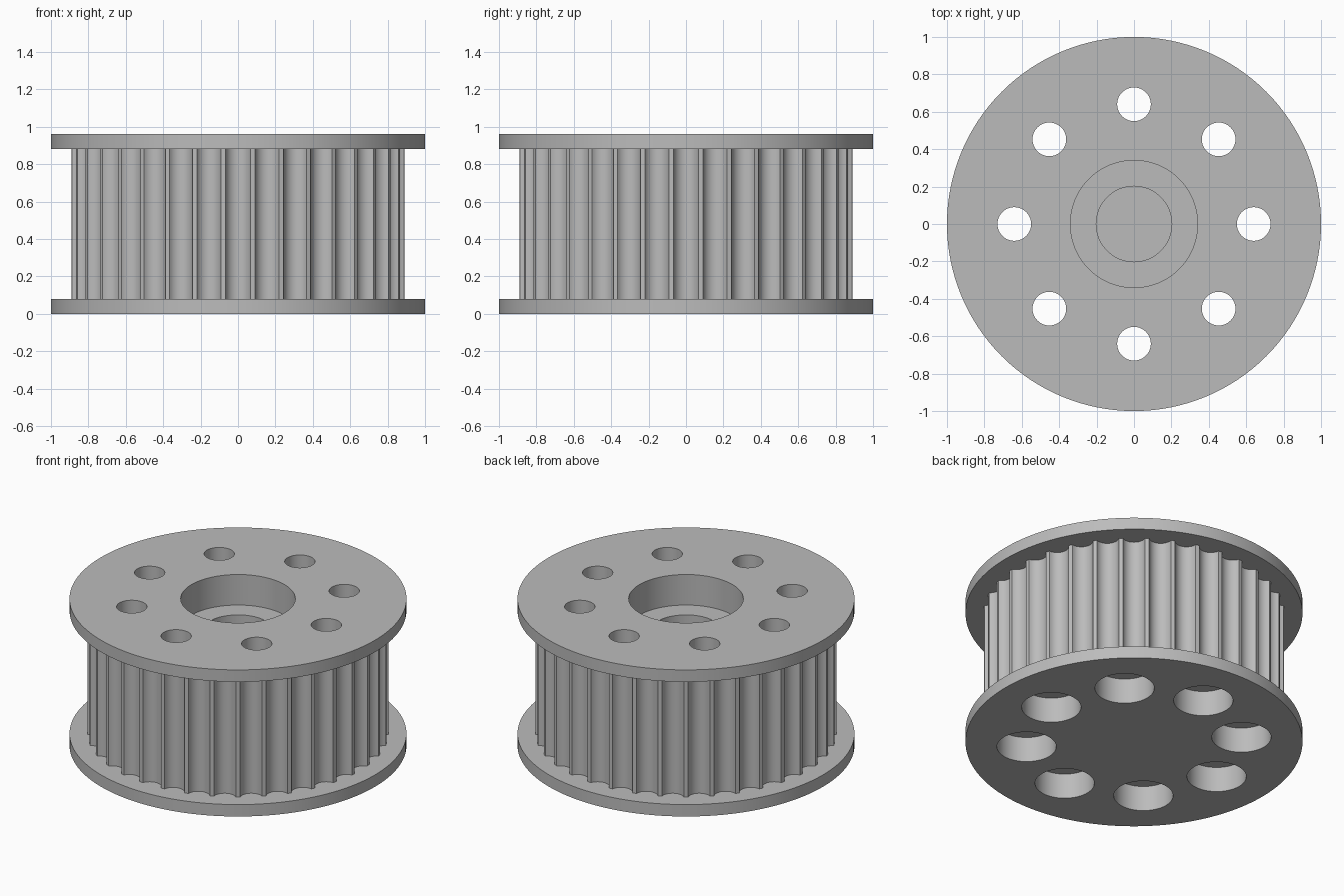
import bpy, bmesh, math

cube = bpy.data.objects.get("Cube")
if cube:
    bpy.data.objects.remove(cube, do_unlink=True)

HEIGHT, FLANGE = 0.96, 0.078
TEETH, TIP_R, GROOVE_DEPTH = 36, 0.893, 0.047
HOLES, HOLE_RING = 8, 0.64

grey = bpy.data.materials.new("metal_grey")
grey.use_nodes = True
colour = (0.5, 0.5, 0.5, 1)
grey.diffuse_color = colour
grey.node_tree.nodes["Principled BSDF"].inputs["Base Color"].default_value = colour


def prism(name, outline, z0, z1):
    """Extrude a closed outline from z0 up to z1."""
    bm = bmesh.new()
    base = bm.faces.new([bm.verts.new((x, y, z0)) for x, y in outline])
    top = bmesh.ops.extrude_face_region(bm, geom=[base])["geom"]
    bmesh.ops.translate(bm, vec=(0, 0, z1 - z0),
                        verts=[v for v in top if isinstance(v, bmesh.types.BMVert)])
    bmesh.ops.recalc_face_normals(bm, faces=bm.faces)
    mesh = bpy.data.meshes.new(name)
    bm.to_mesh(mesh)
    bm.free()
    mesh.materials.append(grey)
    obj = bpy.data.objects.new(name, mesh)
    bpy.context.collection.objects.link(obj)
    return obj


def circle(r, n, cx=0, cy=0):
    return [(cx + r * math.cos(2 * math.pi * i / n),
             cy + r * math.sin(2 * math.pi * i / n)) for i in range(n)]


def toothed_outline():
    """Circular grooves with narrow flat tips between them."""
    half = 0.0655
    arc_r = (half ** 2 + GROOVE_DEPTH ** 2) / (2 * GROOVE_DEPTH)
    chord_x = math.sqrt(TIP_R ** 2 - half ** 2)
    centre = chord_x - GROOVE_DEPTH + arc_r
    sweep = math.asin(half / arc_r)
    steps = 12
    points = []
    for t in range(TEETH):
        a = 2 * math.pi * t / TEETH
        for i in range(steps + 1):
            b = sweep * (2 * i / steps - 1)
            x, y = centre - arc_r * math.cos(b), arc_r * math.sin(b)
            points.append((x * math.cos(a) - y * math.sin(a),
                           x * math.sin(a) + y * math.cos(a)))
    return points


def combine(target, other, operation):
    """Apply a boolean and remove the helper."""
    other.hide_render = True
    mod = target.modifiers.new(operation.lower(), "BOOLEAN")
    mod.operation, mod.object, mod.solver = operation, other, "EXACT"
    bpy.context.view_layer.objects.active = target
    bpy.ops.object.modifier_apply(modifier=mod.name)
    bpy.data.objects.remove(other, do_unlink=True)


# Toothed drum joined to its two flanges
pulley = prism("toothed_pulley", toothed_outline(), FLANGE / 2, HEIGHT - FLANGE / 2)
for name, z in (("bottom_flange", 0), ("top_flange", HEIGHT - FLANGE)):
    combine(pulley, prism(name, circle(1, 128), z, z + FLANGE), "UNION")

# Stepped blind bore in the top
combine(pulley, prism("bearing_bore", circle(0.34, 96), HEIGHT - 0.2, HEIGHT + 0.1), "DIFFERENCE")
combine(pulley, prism("shaft_bore", circle(0.202, 64), 0.16, HEIGHT), "DIFFERENCE")

# Bolt holes, with wide counterbores underneath
for x, y in circle(HOLE_RING, HOLES):
    combine(pulley, prism("counterbore", circle(0.176, 64, x, y), -0.1, 0.165), "DIFFERENCE")
    combine(pulley, prism("bolt_hole", circle(0.09, 48, x, y), -0.1, HEIGHT + 0.1), "DIFFERENCE")

bpy.ops.object.select_all(action="DESELECT")
pulley.select_set(True)
bpy.context.view_layer.objects.active = pulley
bpy.ops.object.shade_smooth_by_angle(angle=math.radians(30))
